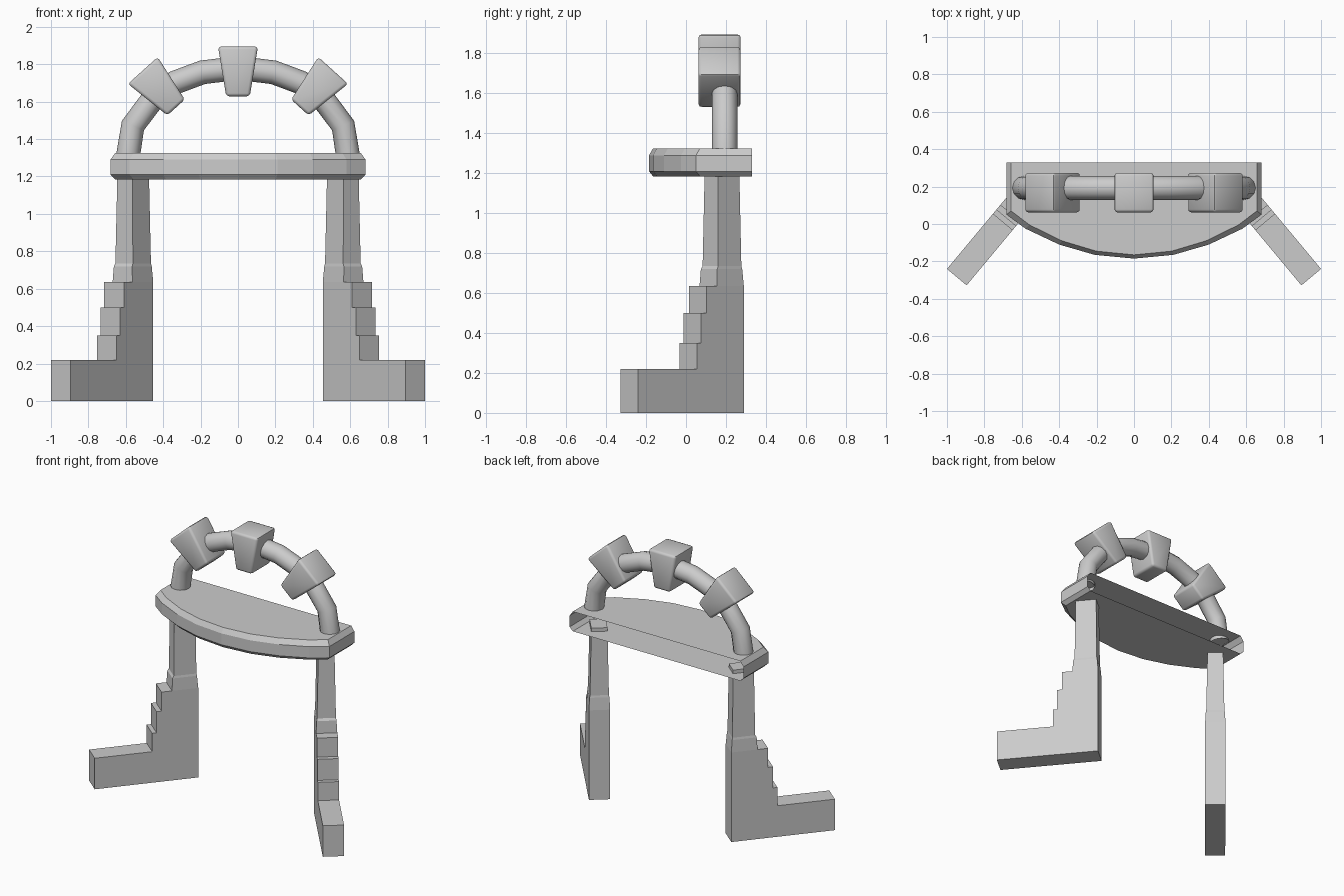
import bpy, bmesh
from math import radians
from mathutils import Vector, Matrix

if "Cube" in bpy.data.objects:
    bpy.data.objects.remove(bpy.data.objects["Cube"])


def make_object(name, bm):
    bmesh.ops.recalc_face_normals(bm, faces=bm.faces)
    me = bpy.data.meshes.new(name)
    bm.to_mesh(me)
    bm.free()
    ob = bpy.data.objects.new(name, me)
    bpy.context.collection.objects.link(ob)
    return ob


def loft(bm, rings, closed=True, caps=True):
    """Skin between rings of points that have equal length."""
    vr = [[bm.verts.new(p) for p in r] for r in rings]
    n = len(rings[0])
    for a, b in zip(vr, vr[1:]):
        for i in range(n if closed else n - 1):
            j = (i + 1) % n
            bm.faces.new((a[i], a[j], b[j], b[i]))
    if caps:
        bm.faces.new(vr[0])
        bm.faces.new(vr[-1])


def smooth(ob, angle=30):
    bpy.ops.object.select_all(action='DESELECT')
    ob.select_set(True)
    bpy.context.view_layer.objects.active = ob
    bpy.ops.object.shade_smooth_by_angle(angle=radians(angle))


# balcony slab: bowed front, chamfered rim, open at the back
half = [(0.682, 0.33), (0.682, 0.05), (0.58, -0.025), (0.40, -0.11), (0.21, -0.165)]
outline = half + [(0, -0.185)] + [(-x, y) for x, y in reversed(half)]


def slab_ring(z, inset):
    return [(x * (1 - inset / 0.68), y if y > 0.3 else y + inset * 0.8, z) for x, y in outline]


bm = bmesh.new()
loft(bm, [slab_ring(1.185, 0.025), slab_ring(1.21, 0), slab_ring(1.29, 0),
          slab_ring(1.325, 0.025)], closed=False)
make_object("balcony_slab", bm)

# legs: splayed buttress with stepped front and a tapered post above
ALONG = Vector((0.64, 0.768, 0))      # foot tip towards the back
ACROSS = Vector((0.768, -0.64, 0))
ORIGIN = Vector((-0.9475, -0.284, 0))


def leg_point(s, w, z):
    return ORIGIN + ALONG * s + ACROSS * w + Vector((0, 0, z))


profile = [(0, 0), (0.69, 0), (0.69, 0.635), (0.445, 0.635), (0.445, 0.5), (0.412, 0.5),
           (0.412, 0.35), (0.383, 0.35), (0.383, 0.22), (0, 0.22)]
# post sections: front, back, half width, height
post = [(0.515, 0.69, 0.0685, 0.635), (0.52, 0.683, 0.064, 0.72),
        (0.529, 0.68, 0.061, 0.735), (0.535, 0.674, 0.052, 1.21)]
for side, sx in (("left", 1), ("right", -1)):
    flip = Matrix.Diagonal((sx, 1, 1, 1))
    bm = bmesh.new()
    loft(bm, [[leg_point(s, w, z) for s, z in profile] for w in (-0.0685, 0.0685)])
    bm.transform(flip)
    make_object(side + "_stepped_buttress", bm)
    bm = bmesh.new()
    loft(bm, [[leg_point(a, -w, z), leg_point(b, -w, z), leg_point(b, w, z), leg_point(a, w, z)]
              for a, b, w, z in post])
    bm.transform(flip)
    make_object(side + "_post", bm)

# arch tube swept along a faceted path
arc = [(0.588, 1.31), (0.562, 1.472), (0.455, 1.615), (0.335, 1.703), (0.19, 1.757)]
path = [(-x, z) for x, z in arc] + [(0, 1.78)] + list(reversed(arc))
cu = bpy.data.curves.new("arch_path", 'CURVE')
cu.dimensions = '3D'
cu.bevel_depth = 0.064
cu.bevel_resolution = 4
sp = cu.splines.new('POLY')
sp.points.add(len(path) - 1)
for p, (x, z) in zip(sp.points, path):
    p.co = (x, 0.193, z, 1)
arch = bpy.data.objects.new("arch_tube", cu)
bpy.context.collection.objects.link(arch)
bpy.ops.object.select_all(action='DESELECT')
arch.select_set(True)
bpy.context.view_layer.objects.active = arch
bpy.ops.object.convert(target='MESH')
smooth(bpy.context.view_layer.objects.active, 40)

# wedge blocks around the arch with softened edges
for name, x, z, tilt in (("left_wedge", -0.42, 1.668, -42), ("key_wedge", 0, 1.762, 0),
                         ("right_wedge", 0.42, 1.668, 42)):
    bm = bmesh.new()
    loft(bm, [[(-w, -0.106, h), (w, -0.106, h), (w, 0.106, h), (-w, 0.106, h)]
              for w, h in ((0.063, -0.133), (0.107, 0.133))])
    bmesh.ops.bevel(bm, geom=bm.edges[:], offset=0.016, segments=2, profile=0.5, affect='EDGES')
    ob = make_object(name, bm)
    ob.location = (x, 0.168, z)
    ob.rotation_euler = (0, radians(tilt), 0)
    smooth(ob, 50)
